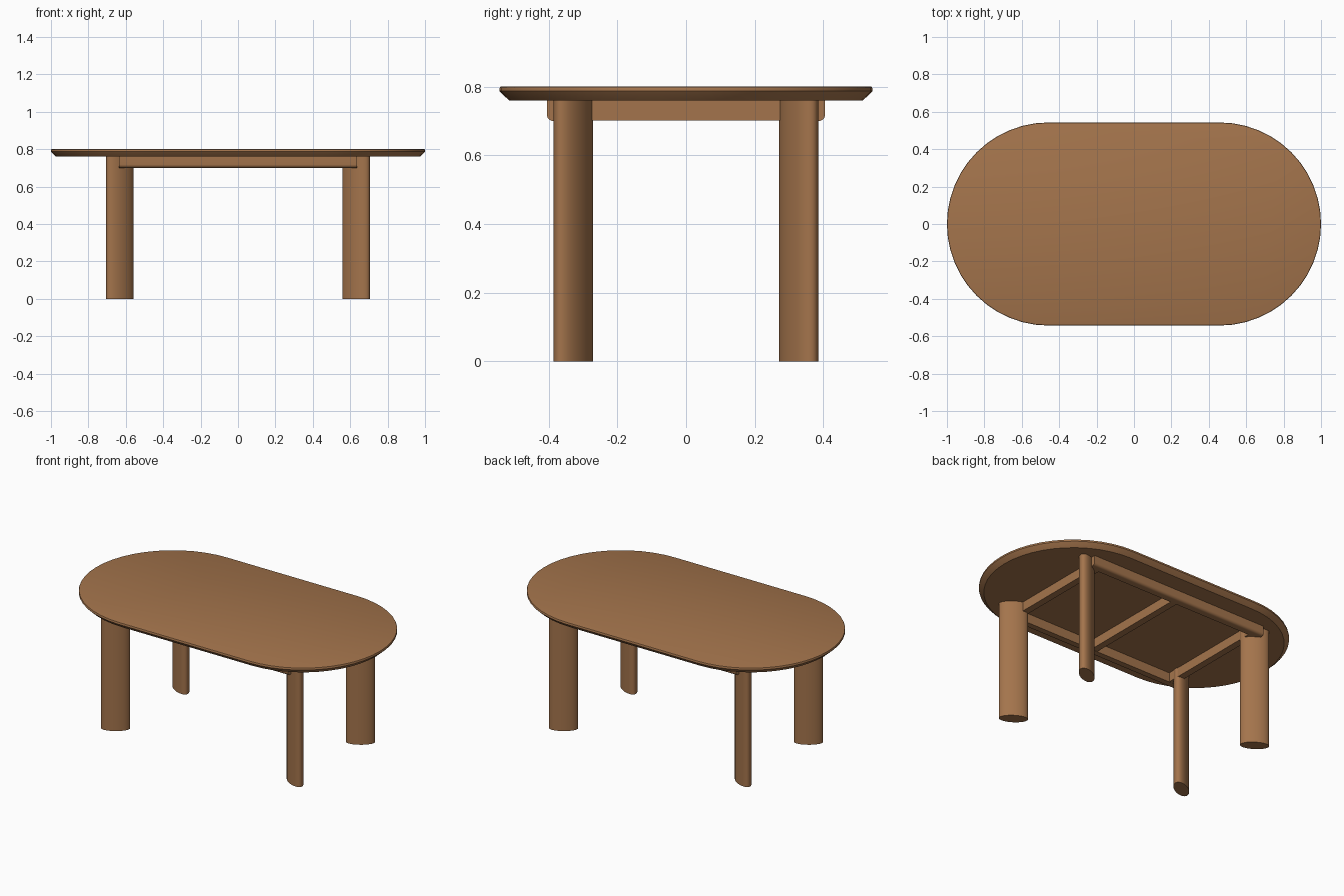
import bpy, bmesh, math
from mathutils import Vector, Matrix

if "Cube" in bpy.data.objects:
    bpy.data.objects.remove(bpy.data.objects["Cube"])

wood = bpy.data.materials.new("warm_wood")
wood.diffuse_color = (0.37, 0.175, 0.072, 1)
wood.use_nodes = True
wood.node_tree.nodes["Principled BSDF"].inputs["Base Color"].default_value = wood.diffuse_color


def loft(name, rings, angle=35):
    """Skin a stack of closed rings and cap both ends."""
    bm = bmesh.new()
    loops = [[bm.verts.new(p) for p in ring] for ring in rings]
    n = len(loops[0])
    for a, b in zip(loops, loops[1:]):
        for i in range(n):
            j = (i + 1) % n
            bm.faces.new((a[i], a[j], b[j], b[i]))
    bm.faces.new(loops[0][::-1])
    bm.faces.new(loops[-1])
    bmesh.ops.recalc_face_normals(bm, faces=bm.faces)
    me = bpy.data.meshes.new(name)
    bm.to_mesh(me)
    bm.free()
    ob = bpy.data.objects.new(name, me)
    bpy.context.collection.objects.link(ob)
    me.materials.append(wood)
    bpy.ops.object.select_all(action='DESELECT')
    ob.select_set(True)
    bpy.context.view_layer.objects.active = ob
    bpy.ops.object.shade_smooth_by_angle(angle=math.radians(angle))
    return ob


def stadium(r, z, half=0.457, seg=24):
    """Oblong outline with round ends."""
    pts = []
    for side, start in ((1, -90), (-1, 90)):
        for i in range(seg + 1):
            a = math.radians(start + 180 * i / seg)
            pts.append((side * half + r * math.cos(a), r * math.sin(a), z))
    return pts


def ellipse(cx, cy, a, b, turn, z, seg=40):
    rot = Matrix.Rotation(turn, 3, 'Z')
    pts = []
    for i in range(seg):
        t = 2 * math.pi * i / seg
        pts.append(rot @ Vector((a * math.cos(t), b * math.sin(t), 0)) + Vector((cx, cy, z)))
    return pts


# tabletop with softened top edge and undercut bevel
loft("tabletop", [stadium(r, z) for r, z in (
    (0.515, 0.76), (0.540, 0.783), (0.543, 0.787),
    (0.543, 0.795), (0.541, 0.799), (0.538, 0.80))])

# four oval legs turned towards the corners
for sx, xn in ((-1, "left"), (1, "right")):
    for sy, yn in ((-1, "front"), (1, "back")):
        turn = sx * sy * math.radians(33.6)
        loft(f"{yn}_{xn}_leg",
             [ellipse(sx * 0.631, sy * 0.328, 0.084, 0.0405, turn, z) for z in (0, 0.762)])

# long rails with rounded lower outer edge
for sy, yn in ((-1, "front"), (1, "back")):
    prof = [(0.355, 0.762), (0.355, 0.70)]
    for i in range(7):
        a = math.radians(-90 + 15 * i)
        prof.append((0.387 + 0.018 * math.cos(a), 0.718 + 0.018 * math.sin(a)))
    prof.append((0.405, 0.762))
    loft(f"{yn}_rail", [[(x, sy * y, z) for y, z in prof] for x in (-0.635, 0.635)])

# three cross rails
for x, name in ((-0.585, "left"), (0, "middle"), (0.585, "right")):
    w = 0.022
    sec = ((x - w, 0.701), (x + w, 0.701), (x + w, 0.762), (x - w, 0.762))
    loft(f"{name}_cross_rail", [[(px, y, z) for px, z in sec] for y in (-0.36, 0.36)])
